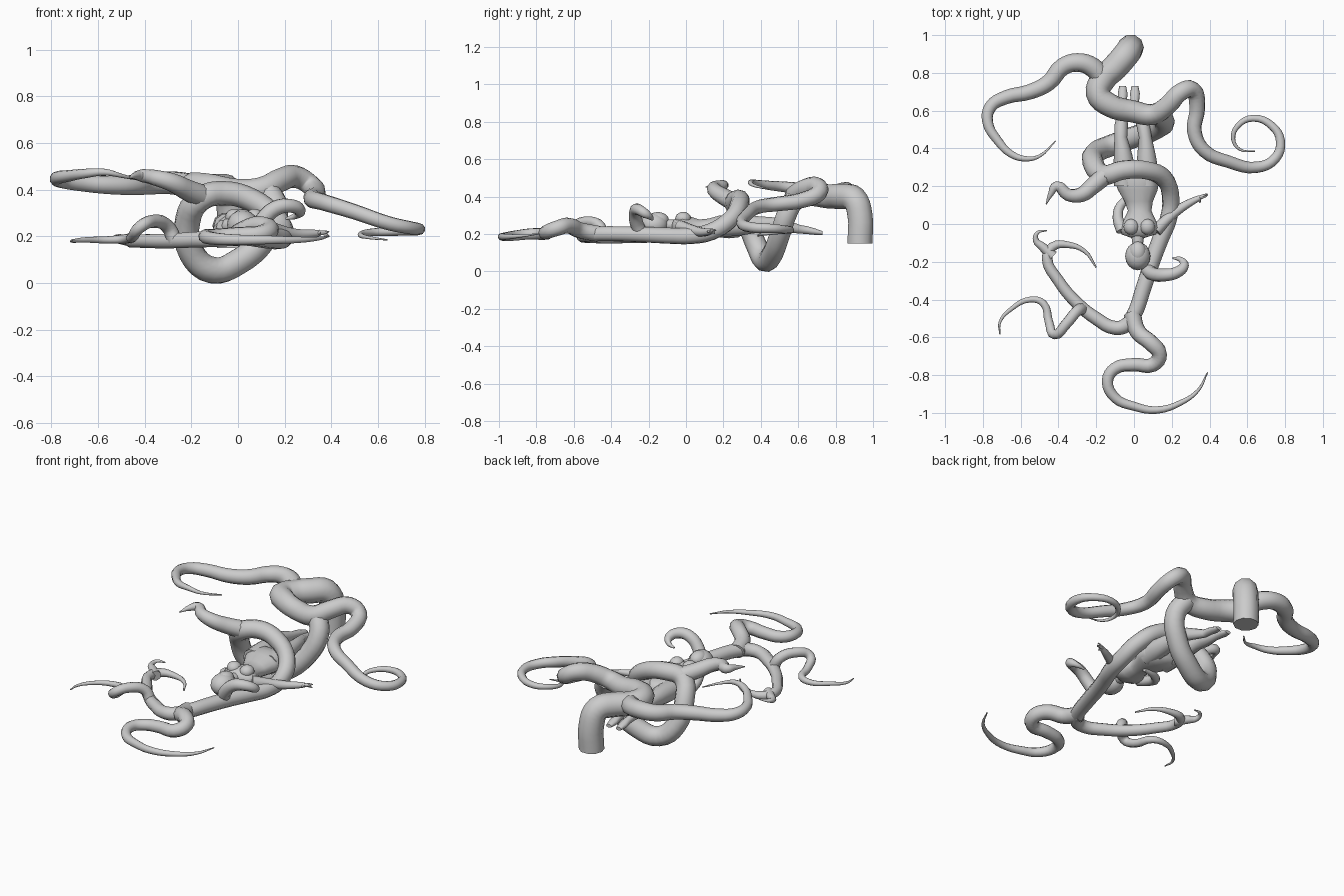
import bpy, bmesh, math
from mathutils import Vector


def finish(ob, angle=60):
    bpy.ops.object.select_all(action='DESELECT')
    ob.select_set(True)
    bpy.context.view_layer.objects.active = ob
    if ob.type == 'CURVE':
        bpy.ops.object.convert(target='MESH')
    bpy.ops.object.shade_smooth_by_angle(angle=math.radians(angle))


# tapered tube through points; radii are spread evenly along the points
def vine(name, pts, radii, res=4, sides=3):
    cu = bpy.data.curves.new(name, 'CURVE')
    cu.dimensions = '3D'
    cu.bevel_depth = 1
    cu.bevel_resolution = sides
    cu.resolution_u = res
    cu.use_fill_caps = True
    sp = cu.splines.new('BEZIER')
    sp.bezier_points.add(len(pts) - 1)
    for i, (bp, p) in enumerate(zip(sp.bezier_points, pts)):
        bp.co = p
        bp.handle_left_type = bp.handle_right_type = 'AUTO'
        t = i / (len(pts) - 1) * (len(radii) - 1)
        k = min(int(t), len(radii) - 2)
        bp.radius = radii[k] + (radii[k + 1] - radii[k]) * (t - k)
    ob = bpy.data.objects.new(name, cu)
    bpy.context.collection.objects.link(ob)
    finish(ob)


# lofted body part from rings (x, y, z, half width, half height) across y
def loft(name, rings, n=14):
    bm = bmesh.new()
    loops = []
    for x, y, z, a, b in rings:
        loops.append([bm.verts.new((x + a * math.cos(2 * math.pi * i / n), y,
                                    z + b * math.sin(2 * math.pi * i / n))) for i in range(n)])
    for p, q in zip(loops, loops[1:]):
        for i in range(n):
            bm.faces.new((p[i], p[(i + 1) % n], q[(i + 1) % n], q[i]))
    bm.faces.new(loops[0])
    bm.faces.new(loops[-1])
    bmesh.ops.recalc_face_normals(bm, faces=bm.faces)
    me = bpy.data.meshes.new(name)
    bm.to_mesh(me)
    bm.free()
    ob = bpy.data.objects.new(name, me)
    bpy.context.collection.objects.link(ob)
    finish(ob)


def ball(name, loc, scale):
    bpy.ops.mesh.primitive_uv_sphere_add(segments=16, ring_count=10, radius=1, location=loc)
    ob = bpy.context.object
    ob.name = name
    ob.scale = scale
    finish(ob)


# main trunk, rising from its cut end and running into the right curl
vine("trunk_vine", [(-.02, .93, .15), (-.02, .93, .3), (-.04, .9, .385), (-.1, .83, .4), (-.16, .77, .4),
                    (-.19, .69, .41), (-.13, .63, .41), (0, .595, .39), (.1, .58, .4), (.18, .63, .44),
                    (.25, .7, .455), (.31, .71, .42), (.335, .62, .38), (.32, .49, .36), (.37, .39, .345),
                    (.5, .33, .305), (.65, .3, .255), (.75, .35, .235), (.775, .44, .23), (.73, .52, .225),
                    (.63, .56, .22), (.55, .52, .215), (.525, .45, .205), (.56, .395, .195), (.64, .385, .185)],
     [.07, .07, .062, .052, .042, .033, .025, .015, .003])
# upper left branch
vine("left_branch", [(-.16, .76, .4), (-.22, .83, .42), (-.3, .855, .43), (-.38, .83, .425), (-.45, .75, .42),
                     (-.55, .7, .42), (-.68, .67, .43), (-.76, .62, .44), (-.775, .54, .45), (-.72, .44, .46),
                     (-.65, .37, .47), (-.57, .345, .475), (-.5, .36, .46), (-.415, .44, .44)],
     [.055, .048, .04, .03, .018, .003])
# vine dropping under the legs, over the hips and down beside the body
vine("coiling_vine", [(.12, .59, .4), (.16, .545, .32), (.11, .5, .19), (0, .46, .09), (-.11, .42, .055),
                      (-.2, .38, .13), (-.215, .32, .27), (-.16, .26, .36), (-.06, .285, .385),
                      (.06, .285, .355), (.16, .24, .28), (.195, .13, .21), (.18, .02, .19),
                      (.14, -.08, .19), (.095, -.2, .195), (.05, -.34, .2), (0, -.48, .2),
                      (-.04, -.535, .195), (-.1, -.55, .19), (-.2, -.5, .185), (-.3, -.42, .18),
                      (-.4, -.3, .18), (-.46, -.18, .18), (-.43, -.12, .18), (-.35, -.11, .18),
                      (-.26, -.145, .18), (-.2, -.23, .175)],
     [.055, .058, .055, .048, .044, .04, .034, .026, .004])
vine("hip_tip", [(-.15, .26, .37), (-.22, .2, .4), (-.28, .155, .43), (-.35, .155, .45), (-.41, .2, .46),
                 (-.44, .16, .46), (-.465, .105, .45)], [.05, .04, .028, .003])
# lower branches
vine("front_branch", [(-.01, -.47, .2), (.02, -.57, .22), (.09, -.63, .245), (.135, -.69, .23), (.1, -.745, .21),
                      (0, -.745, .205), (-.1, -.765, .2), (-.14, -.83, .2), (-.1, -.92, .19), (0, -.965, .185),
                      (.12, -.985, .185), (.25, -.945, .185), (.34, -.88, .19), (.39, -.785, .2)],
     [.045, .042, .035, .028, .018, .003])
vine("side_branch", [(-.27, -.45, .18), (-.3, -.46, .24), (-.36, -.53, .265), (-.42, -.585, .24), (-.45, -.52, .2),
                     (-.48, -.42, .19), (-.55, -.4, .185), (-.65, -.45, .185), (-.71, -.52, .18), (-.71, -.585, .18)],
     [.032, .028, .022, .013, .003])
vine("small_hook", [(-.43, -.17, .18), (-.485, -.12, .185), (-.52, -.085, .19), (-.51, -.045, .2), (-.46, -.035, .2)],
     [.03, .016, .003])
vine("head_curl", [(.07, -.24, .2), (.1, -.265, .26), (.16, -.27, .32), (.23, -.255, .33),
                   (.265, -.22, .31), (.25, -.19, .29), (.205, -.18, .275)], [.038, .034, .026, .005])

# reclining figure: torso, neck and head
loft("torso", [(.02, -.075, .24, .03, .025), (.025, -.055, .245, .09, .04), (.03, -.02, .245, .105, .055),
               (.03, .02, .24, .085, .055), (.03, .07, .235, .062, .043), (.025, .12, .235, .075, .048),
               (.02, .18, .24, .105, .06), (.015, .23, .24, .118, .065), (.01, .28, .24, .1, .06),
               (.01, .31, .24, .06, .04)])
loft("neck", [(.02, -.12, .25, .026, .028), (.02, -.05, .245, .036, .032)])
ball("head", (.02, -.17, .25), (.067, .075, .062))
ball("face", (.02, -.15, .275), (.045, .058, .042))
for s in (-1, 1):
    ball("chest_form", (.028 + s * .043, -.015, .283), (.04, .042, .035))

# legs and pointed feet
for side, hip, knee, foot in (("left", -.05, -.07, -.06), ("right", .07, .06, .005)):
    loft(side + "_leg", [(hip, .2, .24, .055, .058), (hip, .28, .245, .06, .058),
                         (hip * .6 + knee * .4, .37, .25, .048, .048), (knee, .46, .255, .034, .036),
                         (knee * .8 + foot * .2, .52, .245, .036, .038), (foot, .61, .225, .022, .024),
                         (foot, .65, .22, .022, .022), (foot, .69, .212, .026, .018),
                         (foot, .73, .205, .018, .01)], 10)

# arms: one reaching outward, the other tucked below the back
vine("right_arm", [(.115, -.035, .24), (.17, .02, .225), (.235, .075, .21), (.3, .115, .21), (.35, .14, .215)],
     [.034, .028, .025, .02, .014], 3)
vine("left_arm", [(-.06, -.035, .24), (-.085, .03, .215), (-.07, .1, .19), (-.01, .14, .185), (.05, .15, .185)],
     [.034, .028, .025, .02, .014], 3)
for dx, dy, dz in ((.045, .022, .005), (.04, .008, 0), (.045, .015, -.012), (.005, -.025, -.005)):
    vine("finger", [(.345, .138, .215), (.345 + dx * .5, .138 + dy * .6, .217 + dz * .5),
                    (.345 + dx, .138 + dy, .215 + dz)], [.011, .003], 2, 1)
